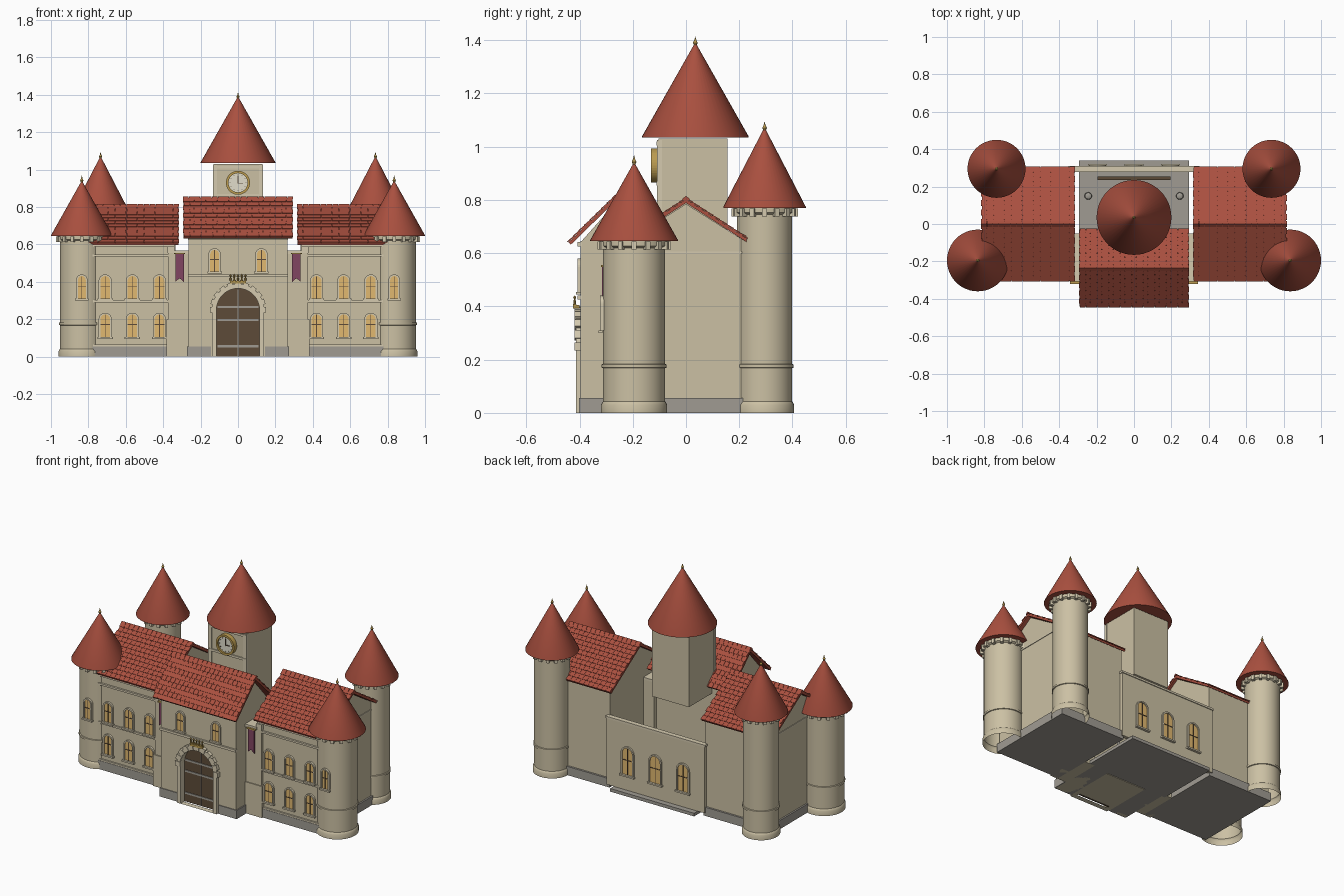
import bpy, bmesh, math
from mathutils import Vector, Matrix

if "Cube" in bpy.data.objects:
    bpy.data.objects.remove(bpy.data.objects["Cube"])

def material(name, r, g, b):
    m = bpy.data.materials.new(name)
    m.diffuse_color = (r, g, b, 1)
    m.use_nodes = True
    m.node_tree.nodes["Principled BSDF"].inputs["Base Color"].default_value = m.diffuse_color
    return m

WALL = material("wall", 0.60, 0.53, 0.37)
TRIM = material("trim", 0.66, 0.59, 0.43)
STONE = material("stone", 0.35, 0.33, 0.29)
ROOF = material("roof", 0.40, 0.08, 0.05)
GOLD = material("gold", 0.50, 0.33, 0.08)
GLASS = material("glass", 0.75, 0.48, 0.16)
WOOD = material("wood", 0.11, 0.07, 0.04)
CLOTH = material("cloth", 0.22, 0.06, 0.12)
DIAL = material("dial", 0.75, 0.72, 0.60)

def finish(name, bm, mat, smooth=False):
    bmesh.ops.recalc_face_normals(bm, faces=bm.faces)
    me = bpy.data.meshes.new(name)
    bm.to_mesh(me)
    bm.free()
    me.materials.append(mat)
    ob = bpy.data.objects.new(name, me)
    bpy.context.collection.objects.link(ob)
    if smooth:
        bpy.context.view_layer.objects.active = ob
        ob.select_set(True)
        bpy.ops.object.shade_smooth_by_angle(angle=math.radians(35))
        ob.select_set(False)
    return ob

def box(name, x0, x1, y0, y1, z0, z1, mat):
    bm = bmesh.new()
    c = Vector(((x0 + x1) / 2, (y0 + y1) / 2, (z0 + z1) / 2))
    size = (abs(x1 - x0), abs(y1 - y0), abs(z1 - z0), 1)
    bmesh.ops.create_cube(bm, size=1, matrix=Matrix.Translation(c) @ Matrix.Diagonal(size))
    return finish(name, bm, mat)

def prism(name, pts, axis, a, b, mat, hole=None):
    """Extrude a 2D outline along X or Y; an optional same-length hole makes a ring."""
    bm = bmesh.new()
    def loop(outline, t):
        return [bm.verts.new((t, p, z) if axis == 'X' else (p, t, z)) for p, z in outline]
    A, B = loop(pts, a), loop(pts, b)
    n = len(pts)
    if hole:
        C, D = loop(hole, a), loop(hole, b)
        pairs = [(A, B), (C, D), (A, C), (B, D)]
    else:
        bm.faces.new(A)
        bm.faces.new(B)
        pairs = [(A, B)]
    for P, Q in pairs:
        for i in range(n):
            j = (i + 1) % n
            bm.faces.new((P[i], P[j], Q[j], Q[i]))
    return finish(name, bm, mat)

def lathe(name, profile, x, y, mat, n=48):
    bm = bmesh.new()
    rings = [[bm.verts.new((x + r * math.cos(2 * math.pi * i / n), y + r * math.sin(2 * math.pi * i / n), z))
              for i in range(n)] for r, z in profile]
    for P, Q in zip(rings, rings[1:]):
        for i in range(n):
            j = (i + 1) % n
            bm.faces.new((P[i], P[j], Q[j], Q[i]))
    bmesh.ops.remove_doubles(bm, verts=bm.verts, dist=1e-5)
    return finish(name, bm, mat, True)

def arch(x, z0, w, h, n=12):
    r = w / 2
    top = [(x + r * math.cos(math.pi * i / n), z0 + h - r + r * math.sin(math.pi * i / n)) for i in range(n + 1)]
    return [(x - r, z0), (x + r, z0)] + top

def window(x, y, z0, w, h, d):
    """Arched window on a wall at y, facing d (-1 front, 1 back)."""
    prism("window_frame", arch(x, z0, w, h), 'Y', y - d * 0.01, y + d * 0.01, TRIM, arch(x, z0, w - .018, h - .009))
    prism("window_glass", arch(x, z0, w - .016, h - .008), 'Y', y - d * 0.01, y + d * 0.003, GLASS)
    box("window_mullion", x - .002, x + .002, y, y + d * .006, z0, z0 + h - .01, WOOD)
    box("window_bar", x - w / 2 + .008, x + w / 2 - .008, y, y + d * .006, z0 + h * .5, z0 + h * .5 + .004, WOOD)
    box("window_sill", x - w / 2 - .006, x + w / 2 + .006, y, y + d * .016, z0 - .01, z0, TRIM)

def tiled_roof(name, x0, x1, yc, zr, depth, ze, cols, rows):
    """Two slopes of staggered, overlapping tiles on a thin deck, with ridge caps."""
    bm = bmesh.new()
    L = math.hypot(depth, zr - ze)
    w = (x1 - x0 - .006) / cols
    for s in (-1, 1):
        down = Vector((0, s * depth, ze - zr)) / L
        up = Vector((0, s * (zr - ze), depth)) / L
        basis = Matrix((Vector((1, 0, 0)), down, up)).transposed().to_4x4()
        def slab(x, along, lift, sx, sl, th, tilt=0):
            p = Vector((x, yc, zr)) + down * along + up * lift
            bmesh.ops.create_cube(bm, size=1, matrix=Matrix.Translation(p) @ basis
                                  @ Matrix.Rotation(tilt, 4, 'X') @ Matrix.Diagonal((sx, sl, th, 1)))
        slab((x0 + x1) / 2, L / 2, -.012, x1 - x0 - .008, L, .012)
        step = L / rows
        for r in range(rows):
            for c in range(cols):
                slab(x0 + (c + .5) * w + (.006 if r % 2 else 0), (r + .5) * step, -.003, w * .97, step * 1.1, .005, .08)
    finish(name, bm, ROOF)
    n = cols
    for i in range(n):
        cx = x0 + (x1 - x0) * i / n
        prism(name + "_ridge_cap", [(yc - .015, zr - .008), (yc, zr + .006), (yc + .015, zr - .008)], 'X',
              cx + .001, cx + (x1 - x0) / n - .001, ROOF)

def spire(x, y, r, z0, z1, tip):
    lathe("spire_roof", [(0, z0), (r, z0), (r, z0 + .004), (.004, z1)], x, y, ROOF)
    h = tip - z1 + .02
    lathe("spire_finial", [(.009, z1 - .02), (.004, z1 - .02 + h * .3), (.009, z1 - .02 + h * .5),
                           (.004, z1 - .02 + h * .7), (0, tip)], x, y, GOLD, 12)

def round_tower(x, y, r, top, cone_r, apex, tip):
    lathe("tower_shaft", [(r + .007, 0), (r + .007, .03), (r + .002, .04), (r, .042), (r, .168), (r + .005, .17),
                          (r + .005, .182), (r, .184), (r, top - .025), (r + .012, top - .018), (r + .012, top), (0, top)], x, y, WALL)
    bm = bmesh.new()
    for i in range(16):
        bmesh.ops.create_cube(bm, size=1, matrix=Matrix.Translation((x, y, top - .017))
                              @ Matrix.Rotation(2 * math.pi * i / 16, 4, 'Z')
                              @ Matrix.Translation((r + .01, 0, 0)) @ Matrix.Diagonal((.022, .018, .03, 1)))
    finish("tower_corbels", bm, TRIM)
    spire(x, y, cone_r, top, apex, tip)

# Wings, corner towers and linking walls, mirrored left and right
for s in (-1, 1):
    prism("wing_body", [(-.285, .003), (.285, .003), (.285, .605), (0, .785), (-.285, .605)], 'X', s * .335, s * .79, WALL)
    box("wing_plinth", s * .33, s * .80, -.297, .297, 0, .055, STONE)
    for z, t, p in ((.055, .01, .295), (.29, .012, .295), (.535, .012, .297), (.59, .014, .295)):
        box("wing_string_course", s * .34, s * .785, -p, -.28, z, z + t, TRIM)
    box("wing_gable_course", s * .785, s * .794, -.285, .285, .598, .606, TRIM)
    x0, x1 = sorted((s * .315, s * .818))
    tiled_roof("wing_roof", x0, x1, 0, .81, .305, .613, 16, 12)
    for x in (.42, .565, .71):
        for z in (.105, .31):
            window(s * x, -.287, z, .07, .13, -1)
    round_tower(s * .835, -.195, .117, .645, .165, .935, .97)
    window(s * .835, -.313, .31, .06, .13, -1)
    round_tower(s * .735, .295, .104, .77, .155, 1.065, 1.095)
    # Linking wall with a hanging banner
    box("link_wall", s * .26, s * .375, -.30, -.05, 0, .555, WALL)
    box("link_wall_foot", s * .26, s * .382, -.306, -.2, 0, .20, WALL)
    box("link_wall_cap", s * .26, s * .345, -.308, -.05, .55, .568, TRIM)
    box("link_wall_pier", s * .34, s * .378, -.304, -.27, .555, .59, TRIM)
    prism("banner", [(s * .29, .55), (s * .335, .55), (s * .335, .40), (s * .3125, .42), (s * .29, .40)], 'Y', -.316, -.309, CLOTH)
    box("banner_rod", s * .283, s * .342, -.32, -.308, .548, .555, GOLD)
    # Gatehouse side details
    box("gate_plinth", s * .145, s * .272, -.402, -.06, 0, .055, STONE)
    window(s * .125, -.397, .455, .065, .125, -1)
    lathe("courtyard_post", [(.02, .015), (.02, .03), (.01, .04), (.01, .15), (.018, .16), (.018, .19), (0, .2)], s * .245, .15, STONE, 16)
    box("clock_tower_corner", s * .112, s * .134, -.108, -.09, .60, 1.025, TRIM)

# Gatehouse with recessed arched door
box("gatehouse_body", -.265, .265, -.36, -.075, 0, .645, WALL)
door = arch(0, 0, .23, .365, 20)
front = [(-.265, 0), (-.115, 0)] + list(reversed(door[2:-1])) + [(.115, 0), (.265, 0), (.265, .645), (-.265, .645)]
front = [(-.265, 0)] + [(-p, z) for p, z in [(.115, 0)] + door[2:]] + [(.115, 0), (.265, 0), (.265, .645), (-.265, .645)]
prism("gatehouse_front", front, 'Y', -.397, -.36, WALL)
prism("gatehouse_gables", [(-.397, .64), (-.235, .822), (-.073, .64)], 'X', -.265, .265, WALL)
tiled_roof("gatehouse_roof", -.295, .295, -.235, .85, .21, .645, 19, 10)
box("gatehouse_ledge", -.268, .268, -.408, -.39, .425, .44, TRIM)
box("gatehouse_cornice", -.268, .268, -.408, -.39, .625, .642, TRIM)
prism("door_leaf", door, 'Y', -.372, -.362, WOOD)
for z in (.05, .19, .26):
    box("door_strap", -.11, .11, -.376, -.37, z, z + .012, STONE)
box("door_seam", -.002, .002, -.375, -.37, 0, .36, STONE)
prism("door_surround", arch(0, 0, .28, .39, 20), 'Y', -.414, -.38, TRIM, door)
bm = bmesh.new()
for i in range(11):
    a = math.pi * i / 10
    bmesh.ops.create_cube(bm, size=1, matrix=Matrix.Translation((0, -.40, .25)) @ Matrix.Rotation(-a, 4, 'Y')
                          @ Matrix.Translation((.133, 0, 0)) @ Matrix.Diagonal((.034, .036, .03, 1)))
finish("door_arch_stones", bm, TRIM)

# Crown ornament over the door
box("crown_band", -.042, .042, -.424, -.40, .392, .405, GOLD)
for i in range(5):
    x = -.04 + .02 * i
    lathe("crown_point", [(.006, .405), (.003, .428), (.006, .434), (0, .442)], x, -.418, GOLD, 8)

# Clock tower
box("clock_tower", -.13, .13, -.103, .156, .58, 1.03, WALL)
for z in (.855, 1.005):
    box("clock_tower_band", -.132, .132, -.110, -.09, z, z + .014, TRIM)
spire(0, .035, .20, 1.035, 1.385, 1.415)
circle = [(math.cos(2 * math.pi * i / 40), math.sin(2 * math.pi * i / 40)) for i in range(40)]
disc = lambda r: [(r * c, .93 + r * q) for c, q in circle]
prism("clock_rim", disc(.064), 'Y', -.132, -.10, GOLD, disc(.051))
prism("clock_dial", disc(.053), 'Y', -.122, -.10, DIAL)
for i in range(12):
    c, q = math.cos(i * math.pi / 6), math.sin(i * math.pi / 6)
    box("clock_mark", .043 * c - .002, .043 * c + .002, -.125, -.12, .928 + .043 * q, .932 + .043 * q, WOOD)
box("clock_minute_hand", -.002, .002, -.127, -.122, .925, .968, WOOD)
box("clock_hour_hand", -.002, .026, -.127, -.122, .926, .930, WOOD)

# Courtyard floor, bench and rear wall
box("courtyard_floor", -.295, .295, -.07, .34, 0, .02, STONE)
box("courtyard_bench", -.195, .195, .235, .255, .02, .09, WOOD)
box("rear_wall", -.345, .345, .283, .305, .02, .445, WALL)
box("rear_wall_coping", -.35, .35, .279, .31, .442, .455, TRIM)
for x in (-.195, 0, .195):
    window(x, .305, .12, .09, .18, 1)
